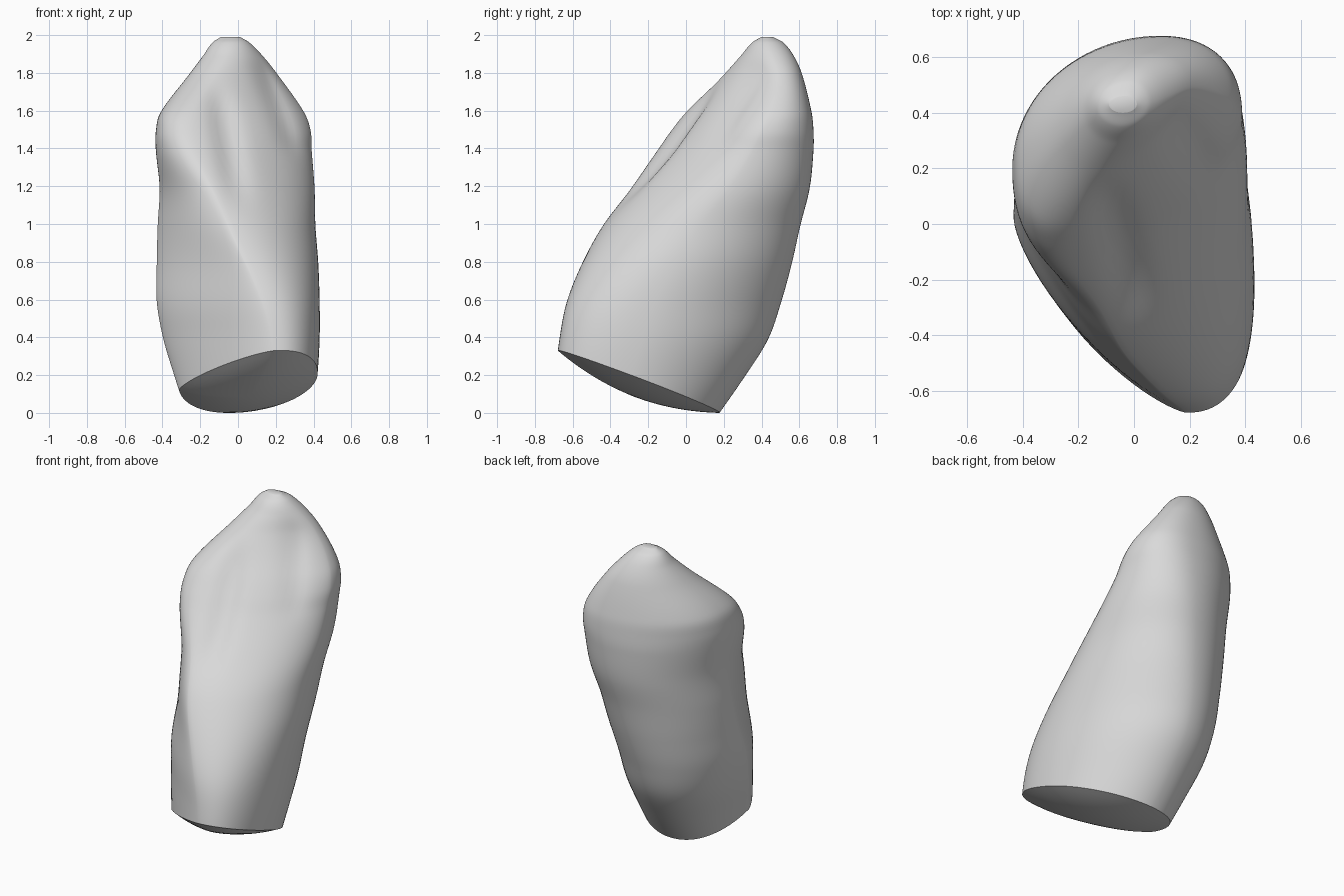
import bpy
import bmesh
from math import cos, sin, pi, exp
from mathutils import Vector

if "Cube" in bpy.data.objects:
    bpy.data.objects.remove(bpy.data.objects["Cube"], do_unlink=True)

# Outline by height: z, left x, right x, front y, back y
OUTLINE = [
    (-.1, -.24, .39, -.69, .1), (.2, -.335, .42, -.69, .31),
    (.4, -.395, .432, -.67, .435), (.6, -.43, .432, -.63, .505),
    (.8, -.43, .425, -.55, .56), (1, -.425, .41, -.44, .605),
    (1.2, -.415, .405, -.29, .655), (1.4, -.435, .39, -.15, .675),
    (1.5, -.435, .385, -.08, .675), (1.6, -.41, .35, 0, .665),
    (1.8, -.26, .21, .2, .615), (1.9, -.185, .13, .29, .57),
    (1.97, -.135, .06, .35, .515), (2, -.09, .01, .4, .46),
]
# Where the extreme points sit within the outline (fractions), then the
# flatness of the quarters between them (1 is an ellipse, more is flatter):
# z, front along x, back along x, left along y, right along y,
# front left, front right, back left, back right
SHAPE = [
    (-.1, .7, .4, .5, .42, 1.5, .85, .85, 1.1),
    (.5, .68, .45, .55, .4, 1.5, .85, .95, 1.1),
    (1, .45, .55, .55, .5, 1.5, 1.05, 1, 1),
    (1.5, .22, .65, .38, .64, .85, 1.3, 1, .88),
    (1.8, .3, .65, .36, .7, .9, 1.3, 1, .9),
    (2, .5, .6, .5, .5, 1, 1, 1, 1),
]


def sample(rows, z):
    """Smooth interpolation of table rows at height z."""
    i = 0
    while i < len(rows) - 2 and z > rows[i + 1][0]:
        i += 1
    a, b = rows[i], rows[i + 1]
    before, after = rows[max(i - 1, 0)], rows[min(i + 2, len(rows) - 1)]
    h = b[0] - a[0]
    t = (z - a[0]) / h
    result = []
    for k in range(1, len(a)):
        ma = (b[k] - before[k]) / (b[0] - before[0]) * h
        mb = (after[k] - a[k]) / (after[0] - a[0]) * h
        d = b[k] - a[k]
        result.append(a[k] + t * (ma + t * (3 * d - 2 * ma - mb + t * (ma + mb - 2 * d))))
    return result


def groove(x, z, bottom, top, width, depth):
    """Depth of a soft groove that runs between two (x, z) points."""
    t = (z - bottom[1]) / (top[1] - bottom[1])
    centre = bottom[0] + t * (top[0] - bottom[0])
    return depth * exp(-((x - centre) / width) ** 2 - (2 * t - 1) ** 4)


def section_point(z, angle):
    """Point of the cross-section: four rounded quarters between extremes."""
    left, right, front, back = sample(OUTLINE, z)
    f, b, l, r, *flatness = sample(SHAPE, z)
    c, s = cos(angle), sin(angle)
    middle_x = left + (right - left) * (f if s < 0 else b)
    middle_y = front + (back - front) * (l if c < 0 else r)
    power = flatness[2 * (s >= 0) + (c >= 0)]
    reach_x = (right if c >= 0 else left) - middle_x
    reach_y = (back if s >= 0 else front) - middle_y
    x = middle_x + reach_x * abs(c) ** power
    y = middle_y + reach_y * abs(s) ** power
    # Two grooves on the front slope
    if s < 0:
        fade = min(1, -s * 2)
        y += fade * groove(x, z, (0, 1.15), (-.1, 1.7), .07, .04)
        y += fade * groove(x, z, (.3, 1.4), (.13, 1.85), .06, .03)
    return Vector((x, y, z))


# Tooth body: stacked cross-sections
SIDES, LEVELS = 96, 110
bm = bmesh.new()
rings = []
for level in range(LEVELS + 1):
    z = -.1 + 2.1 * sin(pi / 2 * level / LEVELS)
    rings.append([bm.verts.new(section_point(z, 2 * pi * k / SIDES)) for k in range(SIDES)])
for low, high in zip(rings, rings[1:]):
    for k in range(SIDES):
        n = (k + 1) % SIDES
        bm.faces.new((low[k], low[n], high[n], high[k]))
bm.faces.new(rings[-1])

# Slanted cut across the root
normal = Vector((-.06, .37, 1)).normalized()
bmesh.ops.bisect_plane(
    bm, geom=bm.verts[:] + bm.edges[:] + bm.faces[:],
    plane_co=(.2, -.68, .34), plane_no=normal, clear_inner=True)

# Shallow dome that closes the cut, in shrinking rings
rim = [e for e in bm.edges if e.is_boundary]
rim_verts = {v for e in rim for v in e.verts}
xs = [v.co.x for v in rim_verts]
ys = [v.co.y for v in rim_verts]
centre = Vector(((min(xs) + max(xs)) / 2, (min(ys) + max(ys)) / 2, 0))
centre.z = .34 - (normal.x * (centre.x - .2) + normal.y * (centre.y + .68)) / normal.z
DOME, STEPS = .08, 10
for step in range(1, STEPS):
    before, radius = 1 - (step - 1) / STEPS, 1 - step / STEPS
    new = bmesh.ops.extrude_edge_only(bm, edges=rim)["geom"]
    drop = normal * DOME
    for v in [g for g in new if isinstance(g, bmesh.types.BMVert)]:
        flat = v.co + drop * (1 - before ** 2) - centre
        v.co = centre + flat * radius / before - drop * (1 - radius ** 2)
    rim = [g for g in new if isinstance(g, bmesh.types.BMEdge) and g.is_boundary]
bmesh.ops.holes_fill(bm, edges=rim, sides=0)
bmesh.ops.recalc_face_normals(bm, faces=bm.faces[:])

# Stand it on the ground
lowest = min(v.co.z for v in bm.verts)
bmesh.ops.translate(bm, verts=bm.verts[:], vec=(0, 0, -lowest))

mesh = bpy.data.meshes.new("tooth_body")
bm.to_mesh(mesh)
bm.free()
tooth = bpy.data.objects.new("tooth_body", mesh)
bpy.context.collection.objects.link(tooth)

# Colour
grey = bpy.data.materials.new("light_grey")
grey.use_nodes = True
colour = (.7, .7, .7, 1)
grey.diffuse_color = colour
grey.node_tree.nodes["Principled BSDF"].inputs["Base Color"].default_value = colour
mesh.materials.append(grey)

# Smooth surface, sharp rim at the cut
bpy.ops.object.select_all(action="DESELECT")
tooth.select_set(True)
bpy.context.view_layer.objects.active = tooth
bpy.ops.object.shade_smooth_by_angle(angle=pi / 5)
